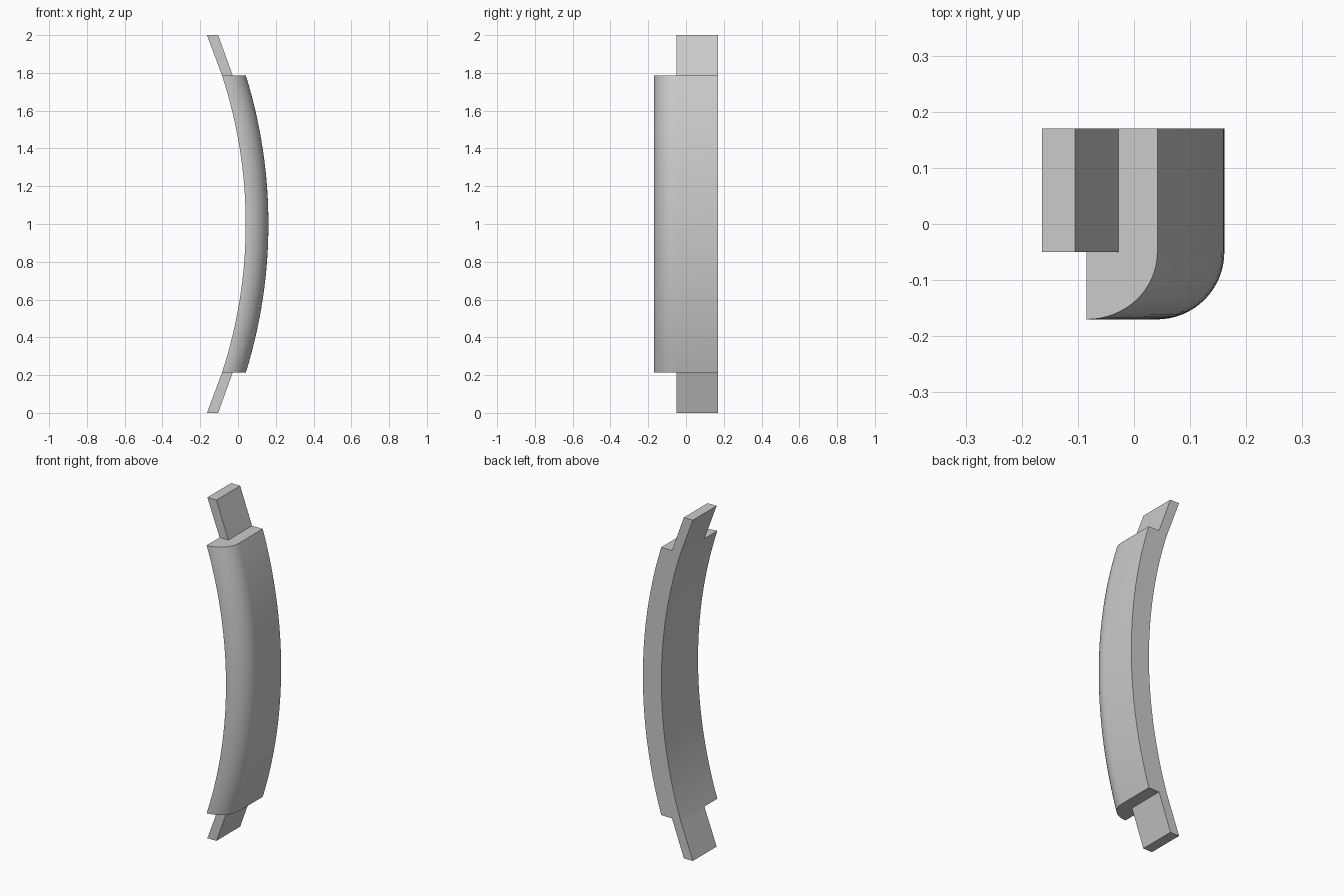
import bpy, bmesh, math

cube = bpy.data.objects.get("Cube")
if cube:
    bpy.data.objects.remove(cube, do_unlink=True)

grey = bpy.data.materials.new("plain grey")
grey.use_nodes = True
colour = (0.6, 0.6, 0.6, 1)
grey.diffuse_color = colour
grey.node_tree.nodes["Principled BSDF"].inputs["Base Color"].default_value = colour

INNER_R, THICK = 2.527, 0.12
CENTRE_X = 0.041 - INNER_R
FRONT, BACK = -0.17, 0.17
HALF = 0.786          # half height of the curved body
STEPS, ROUND = 32, 16


def arc_x(radius, dz):
    return CENTRE_X + math.sqrt(radius ** 2 - dz ** 2)


def loft(name, rings):
    """Skin a list of matching closed rings and cap both ends."""
    bm = bmesh.new()
    loops = [[bm.verts.new(p) for p in ring] for ring in rings]
    for a, b in zip(loops, loops[1:]):
        for i in range(len(a)):
            j = (i + 1) % len(a)
            bm.faces.new((a[i], a[j], b[j], b[i]))
    bm.faces.new(loops[0])
    bm.faces.new(loops[-1])
    bmesh.ops.recalc_face_normals(bm, faces=bm.faces)
    mesh = bpy.data.meshes.new(name)
    bm.to_mesh(mesh)
    bm.free()
    mesh.materials.append(grey)
    obj = bpy.data.objects.new(name, mesh)
    bpy.context.collection.objects.link(obj)
    return obj


# Curved body: section of (depth, y) with one full quarter-round front corner
section = [(THICK, BACK), (0, BACK)]
for i in range(ROUND + 1):
    a = math.pi / 2 * i / ROUND
    section.append((THICK * math.sin(a), FRONT + THICK * (1 - math.cos(a))))

rings = []
for k in range(STEPS + 1):
    dz = HALF * (2 * k / STEPS - 1)
    rings.append([(arc_x(INNER_R + d, dz), y, 1 + dz) for d, y in section])
body = loft("curved_body", rings)
bpy.ops.object.select_all(action='DESELECT')
body.select_set(True)
bpy.context.view_layer.objects.active = body
bpy.ops.object.shade_smooth_by_angle(angle=math.radians(30))

# Straight slanted tenons at both ends, flush with the inner and back faces
for name, side in (("upper_tenon", 1), ("lower_tenon", -1)):
    ends = []
    for dz, x0, x1 in ((HALF, arc_x(INNER_R, HALF), -0.028), (1, -0.164, -0.105)):
        z = 1 + side * dz
        ends.append([(x0, FRONT + THICK, z), (x1, FRONT + THICK, z),
                     (x1, BACK, z), (x0, BACK, z)])
    loft(name, ends)
